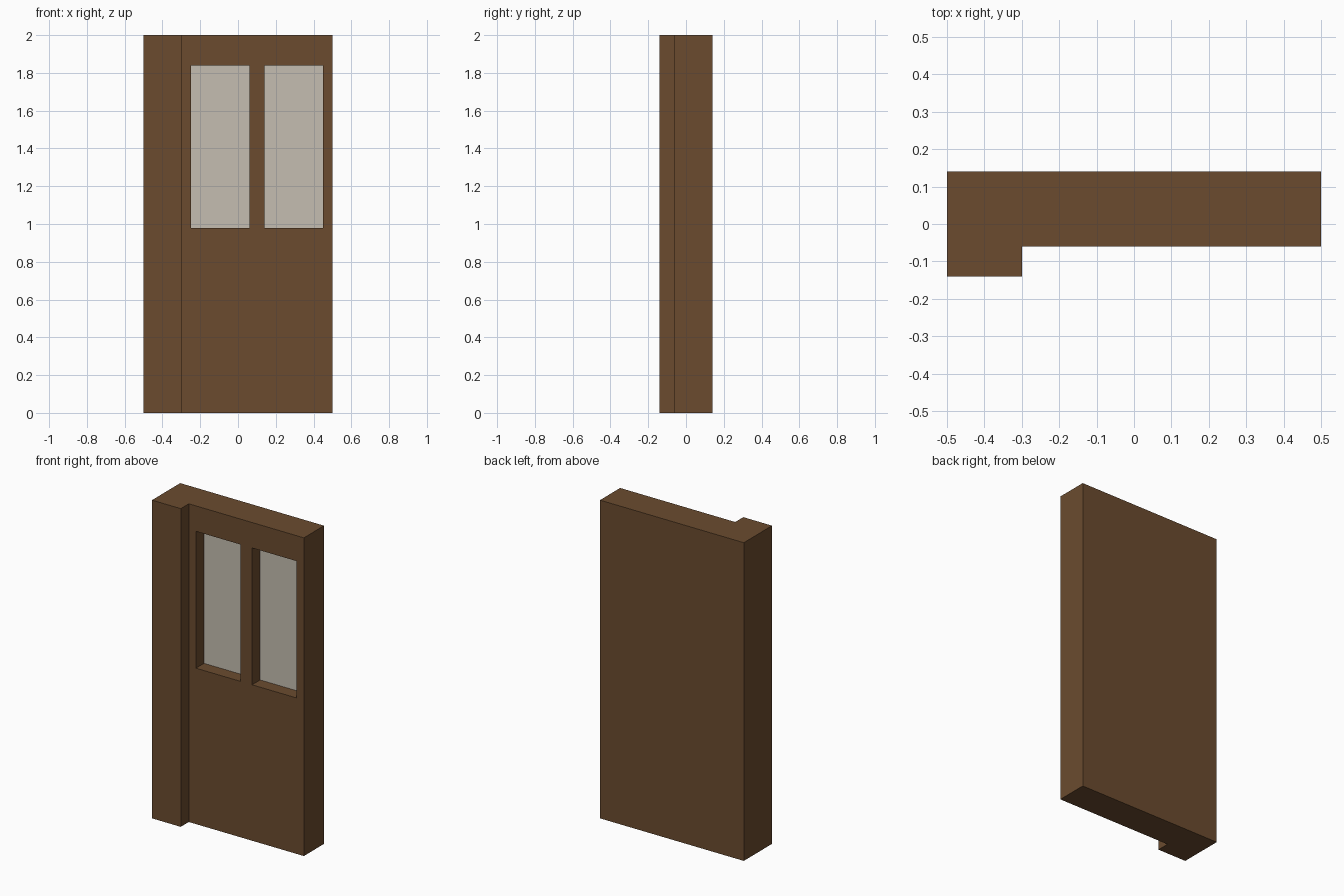
import bpy
import bmesh
from mathutils import Vector

cube = bpy.data.objects.get("Cube")
if cube:
    bpy.data.objects.remove(cube, do_unlink=True)


def material(name, rgb):
    mat = bpy.data.materials.new(name)
    mat.use_nodes = True
    color = (*rgb, 1)
    mat.diffuse_color = color
    mat.node_tree.nodes["Principled BSDF"].inputs["Base Color"].default_value = color
    return mat


HEIGHT = 2.0
FRONT = -0.06                            # front plane of the door panel
DEPTH = 0.08                             # recess of the panes
SILL, HEAD = 0.98, 1.84
WINDOWS = [(-0.25, 0.06), (0.14, 0.45)]

bm = bmesh.new()

# L-shaped plan: door panel with a thicker post at one side
plan = [(-0.5, -0.14), (-0.3, -0.14), (-0.3, FRONT), (0.5, FRONT), (0.5, 0.14), (-0.5, 0.14)]
base = bm.faces.new([bm.verts.new((x, y, 0)) for x, y in plan])
top = bmesh.ops.extrude_face_region(bm, geom=[base], use_keep_orig=True)["geom"]
bmesh.ops.translate(bm, verts=[v for v in top if isinstance(v, bmesh.types.BMVert)],
                    vec=(0, 0, HEIGHT))
bmesh.ops.recalc_face_normals(bm, faces=bm.faces)


def panel_faces():
    return [f for f in bm.faces if all(abs(v.co.y - FRONT) < 1e-4 for v in f.verts)]


# Cut the window outlines into the panel front
cuts = [(Vector((x, 0, 0)), Vector((1, 0, 0))) for pair in WINDOWS for x in pair]
cuts += [(Vector((0, 0, z)), Vector((0, 0, 1))) for z in (SILL, HEAD)]
for point, normal in cuts:
    faces = panel_faces()
    edges = {e for f in faces for e in f.edges}
    verts = {v for f in faces for v in f.verts}
    bmesh.ops.bisect_plane(bm, geom=faces + list(edges) + list(verts),
                           plane_co=point, plane_no=normal)

# Push the panes back and colour them
panes = []
for f in panel_faces():
    c = f.calc_center_median()
    if SILL < c.z < HEAD and any(a < c.x < b for a, b in WINDOWS):
        panes.append(f)
for f in bmesh.ops.extrude_discrete_faces(bm, faces=panes)["faces"]:
    f.material_index = 1
    bmesh.ops.translate(bm, verts=f.verts, vec=(0, DEPTH, 0))

bmesh.ops.recalc_face_normals(bm, faces=bm.faces)
mesh = bpy.data.meshes.new("door_with_post")
bm.to_mesh(mesh)
bm.free()
mesh.materials.append(material("brown_wood", (0.147, 0.071, 0.028)))
mesh.materials.append(material("pale_glass", (0.558, 0.515, 0.440)))
door = bpy.data.objects.new("door_with_post", mesh)
bpy.context.collection.objects.link(door)
